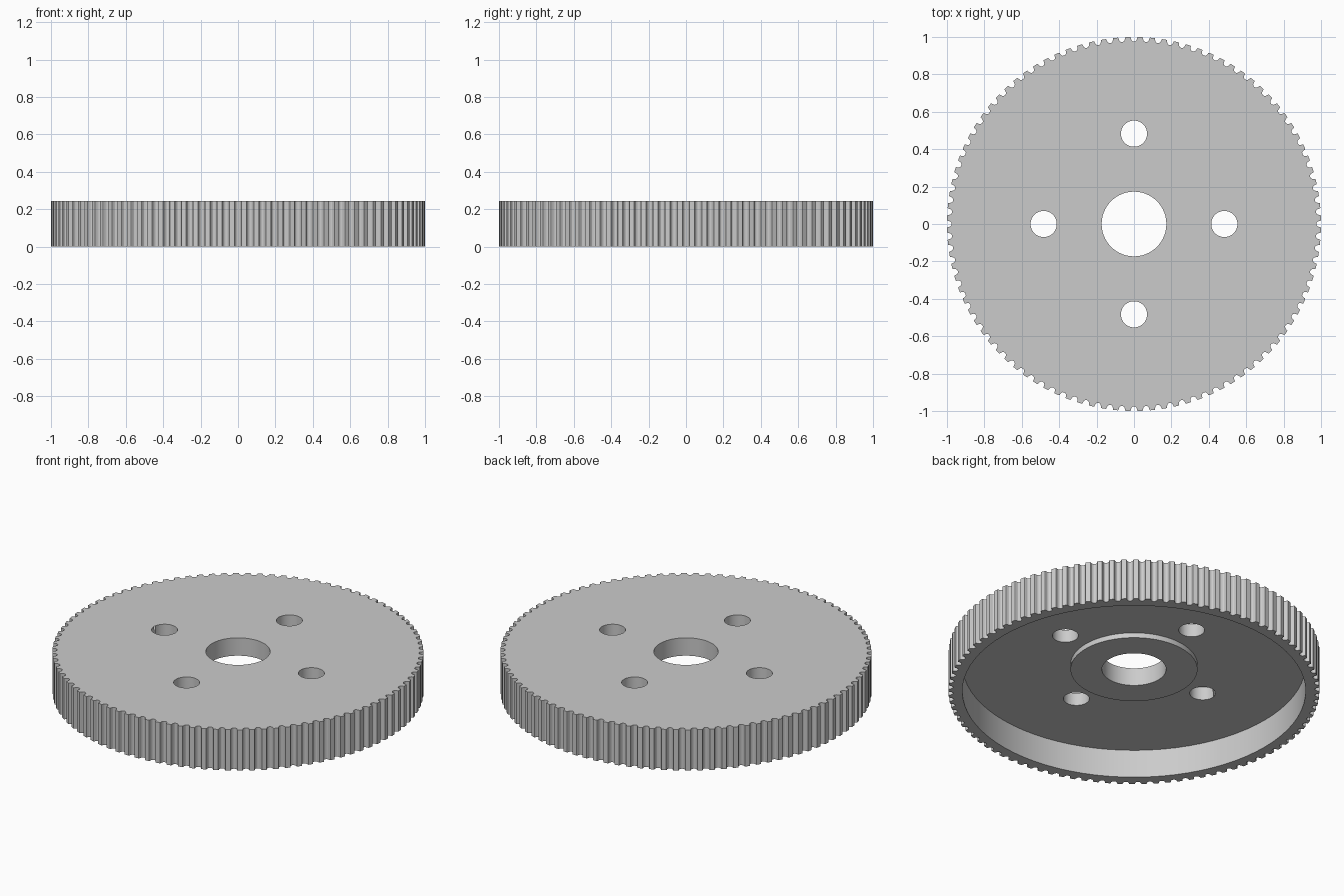
import bpy, bmesh
from math import sin, cos, pi

cube = bpy.data.objects.get("Cube")
if cube:
    bpy.data.objects.remove(cube, do_unlink=True)

TEETH = 96
HEIGHT = 0.243
WEB_Z = 0.167      # underside of the web
HUB_Z = 0.137      # underside of the hub
RIM_R, HUB_R, BORE_R = 0.925, 0.342, 0.173
BOLT_R, BOLT_CIRCLE = 0.07, 0.483

grey = bpy.data.materials.new("plain grey")
grey.use_nodes = True
colour = (0.6, 0.6, 0.6, 1)
grey.diffuse_color = colour
grey.node_tree.nodes["Principled BSDF"].inputs["Base Color"].default_value = colour


def add_object(name, bm):
    bmesh.ops.recalc_face_normals(bm, faces=bm.faces[:])
    mesh = bpy.data.meshes.new(name)
    bm.to_mesh(mesh)
    bm.free()
    mesh.materials.append(grey)
    obj = bpy.data.objects.new(name, mesh)
    bpy.context.collection.objects.link(obj)
    return obj


def lathe(name, profile, steps):
    """Closed solid turned about z; the profile starts and ends on the axis."""
    bm = bmesh.new()
    rings = [[bm.verts.new((r * cos(2 * pi * i / steps), r * sin(2 * pi * i / steps), z))
              for i in range(steps)] for r, z in profile]
    for a, b in zip(rings, rings[1:]):
        for i in range(steps):
            j = (i + 1) % steps
            bm.faces.new((a[i], a[j], b[j], b[i]))
    bm.faces.new(rings[0])
    bm.faces.new(rings[-1])
    return add_object(name, bm)


def cylinder(name, x, y, radius, steps):
    obj = lathe(name, [(radius, -0.1), (radius, HEIGHT + 0.1)], steps)
    obj.location = (x, y, 0)
    return obj


# Toothed blank: rounded groove, repeated around the rim and extruded
groove = [(-0.0195, 1.0), (-0.0175, 0.9965), (-0.0165, 0.990), (-0.0135, 0.982),
          (-0.0075, 0.9765), (0, 0.975)]
groove += [(-t, r) for t, r in reversed(groove[:-1])]
bm = bmesh.new()
outline = []
for k in range(TEETH):
    for t, r in groove:
        a = 2 * pi * k / TEETH + t
        outline.append(bm.verts.new((r * cos(a), r * sin(a), 0)))
base = bm.faces.new(outline)
top = bmesh.ops.extrude_face_region(bm, geom=[base], use_keep_orig=True)
bmesh.ops.translate(bm, vec=(0, 0, HEIGHT),
                    verts=[v for v in top["geom"] if isinstance(v, bmesh.types.BMVert)])
pulley = add_object("toothed_pulley", bm)

# Underside recess that leaves a raised hub, then the bore and bolt holes
cutters = [lathe("recess_cutter", [(RIM_R, -0.1), (RIM_R, WEB_Z), (HUB_R, WEB_Z),
                                   (HUB_R, HUB_Z)], 80),
           cylinder("bore_cutter", 0, 0, BORE_R, 64)]
for k in range(4):
    a = k * pi / 2
    cutters.append(cylinder("bolt_hole_cutter", BOLT_CIRCLE * cos(a),
                            BOLT_CIRCLE * sin(a), BOLT_R, 40))

bpy.context.view_layer.objects.active = pulley
for cutter in cutters:
    cutter.hide_render = True
    mod = pulley.modifiers.new(cutter.name, "BOOLEAN")
    mod.operation = "DIFFERENCE"
    mod.solver = "EXACT"
    mod.object = cutter
    bpy.ops.object.modifier_apply(modifier=mod.name)
    bpy.data.objects.remove(cutter, do_unlink=True)

# Smooth turned walls, keep edges crisp
bpy.ops.object.select_all(action="DESELECT")
pulley.select_set(True)
bpy.ops.object.shade_smooth_by_angle(angle=0.35)
